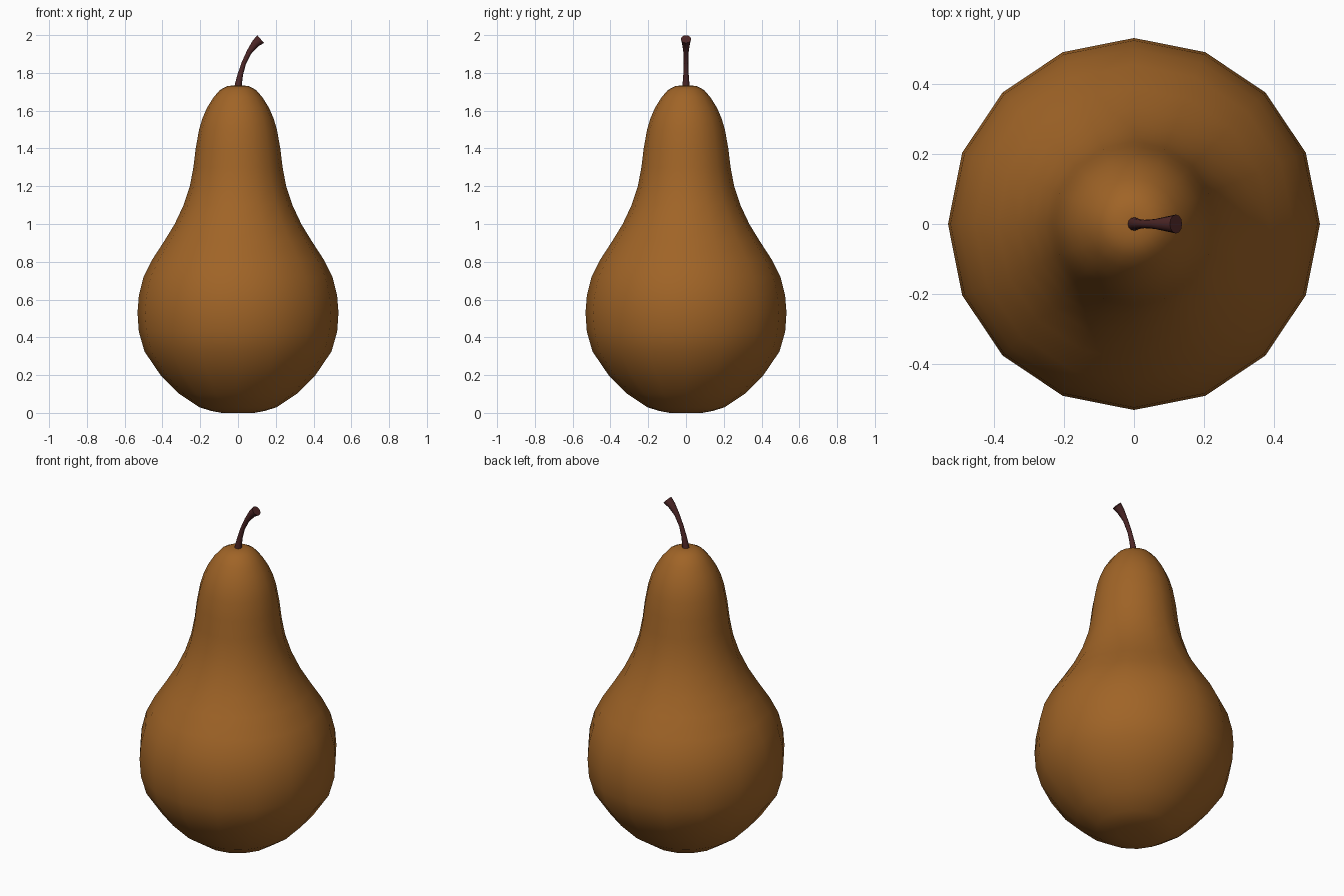
import bpy, bmesh, math
from mathutils import Vector

if "Cube" in bpy.data.objects:
    bpy.data.objects.remove(bpy.data.objects["Cube"])


def material(name, rgb):
    m = bpy.data.materials.new(name)
    m.diffuse_color = (*rgb, 1)
    m.use_nodes = True
    m.node_tree.nodes["Principled BSDF"].inputs["Base Color"].default_value = m.diffuse_color
    return m


def tube(name, path, sides, mat):
    """Rings of given radius along (x, z, radius) points, capped at both ends."""
    bm = bmesh.new()
    rings = []
    for i, (x, z, r) in enumerate(path):
        a, b = path[max(i - 1, 0)], path[min(i + 1, len(path) - 1)]
        t = Vector((b[0] - a[0], 0, b[1] - a[1])).normalized()
        u, v = Vector((t.z, 0, -t.x)), Vector((0, 1, 0))
        rings.append([bm.verts.new(Vector((x, 0, z)) + r * (
            u * math.cos(k * math.tau / sides) + v * math.sin(k * math.tau / sides)))
            for k in range(sides)])
    for p, q in zip(rings, rings[1:]):
        for k in range(sides):
            n = (k + 1) % sides
            bm.faces.new((p[k], p[n], q[n], q[k]))
    bm.faces.new(rings[0][::-1])
    bm.faces.new(rings[-1])
    me = bpy.data.meshes.new(name)
    bm.to_mesh(me)
    bm.free()
    me.materials.append(mat)
    ob = bpy.data.objects.new(name, me)
    bpy.context.collection.objects.link(ob)
    bpy.context.view_layer.objects.active = ob
    ob.select_set(True)
    bpy.ops.object.shade_smooth_by_angle(angle=math.radians(50))
    ob.select_set(False)
    return ob


skin = material("russet skin", (0.35, 0.127, 0.02))
bark = material("dark stem brown", (0.075, 0.02, 0.02))

# Fruit body: (radius, height) profile
profile = [(0.085, 0.003), (0.14, 0.01), (0.205, 0.03), (0.31, 0.1), (0.41, 0.2),
           (0.495, 0.325), (0.525, 0.43), (0.532, 0.53), (0.525, 0.62), (0.5, 0.72),
           (0.455, 0.81), (0.39, 0.91), (0.335, 1.0), (0.288, 1.1), (0.255, 1.2),
           (0.236, 1.3), (0.224, 1.4), (0.206, 1.5), (0.188, 1.56), (0.164, 1.615),
           (0.13, 1.67), (0.095, 1.71), (0.055, 1.731), (0.02, 1.733)]
profile[0] = (0.085, 0.0)
tube("pear_body", [(0, z, r) for r, z in profile], 16, skin)

# Curved stem flaring at its tip
tube("stem", [(0, 1.72, 0.02), (0.003, 1.745, 0.018), (0.012, 1.79, 0.0145),
              (0.03, 1.85, 0.012), (0.059, 1.91, 0.014), (0.092, 1.955, 0.021),
              (0.12, 1.979, 0.027)], 12, bark)
